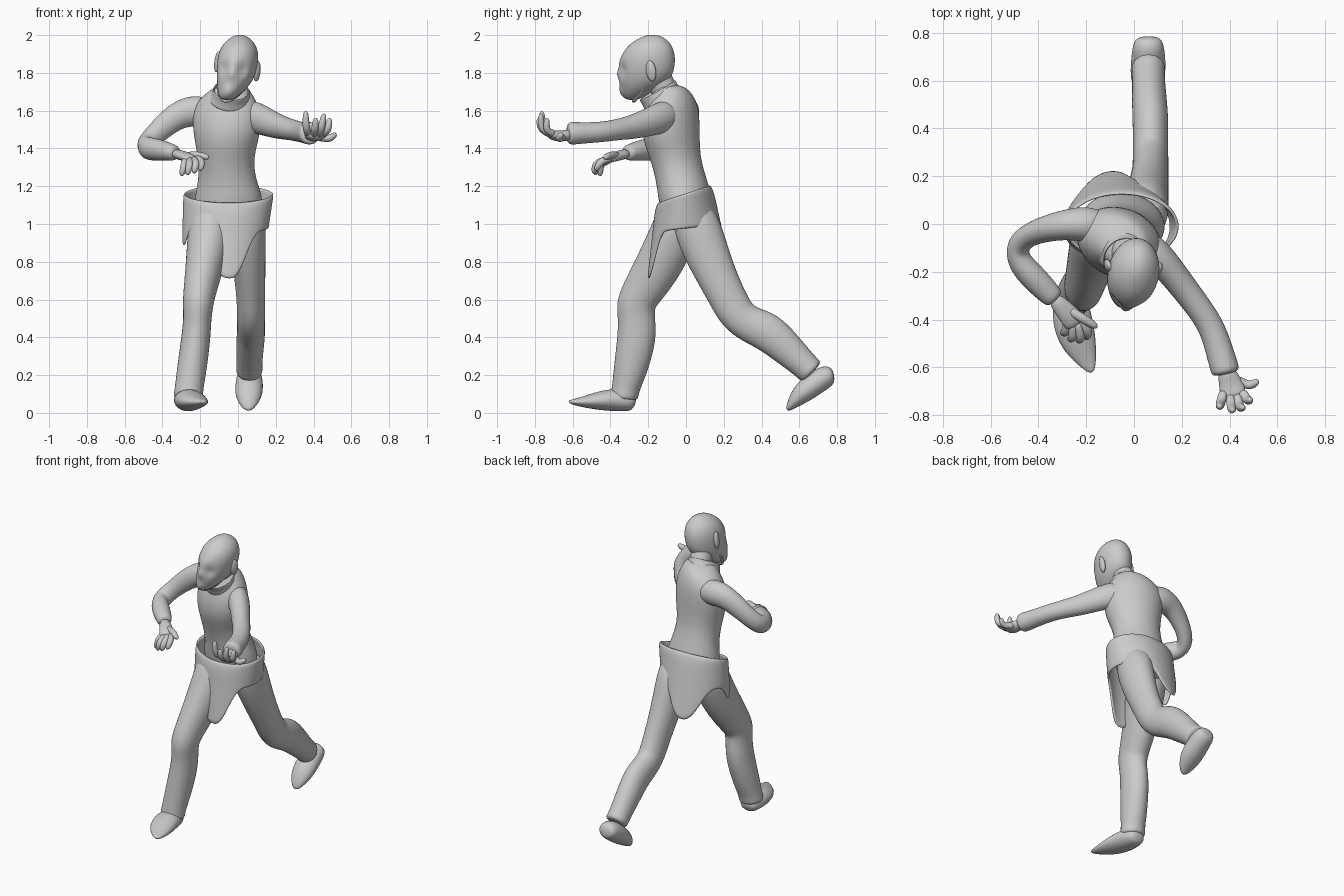
import bpy, bmesh, math
from mathutils import Vector

X, Z = Vector((1, 0, 0)), Vector((0, 0, 1))


def finish(name, bm, levels=2, thickness=0.0):
    bmesh.ops.recalc_face_normals(bm, faces=bm.faces)
    me = bpy.data.meshes.new(name)
    bm.to_mesh(me)
    bm.free()
    for p in me.polygons:
        p.use_smooth = True
    ob = bpy.data.objects.new(name, me)
    bpy.context.collection.objects.link(ob)
    if thickness:
        m = ob.modifiers.new("Thickness", 'SOLIDIFY')
        m.thickness, m.offset = thickness, 0
    if levels:
        m = ob.modifiers.new("Smooth", 'SUBSURF')
        m.levels = m.render_levels = levels
    return ob


def loft(name, rows, ref=X, flat=False, sides=12, cap=True, thickness=0.0):
    """Skin elliptical rings (x, y, z, half_a, half_b[, turn]); half_a lies along ref."""
    bm = bmesh.new()
    pts = [Vector(r[:3]) for r in rows]
    rings = []
    for i, r in enumerate(rows):
        if flat:
            ang = math.radians(r[5])
            a = Vector((math.cos(ang), math.sin(ang), 0))
            t = Z
        else:
            t = (pts[min(i + 1, len(pts) - 1)] - pts[max(i - 1, 0)]).normalized()
            a = (ref - t * ref.dot(t)).normalized()
        b = t.cross(a)
        rings.append([bm.verts.new(pts[i] + 1.03 * (
            a * r[3] * math.cos(k * math.tau / sides) + b * r[4] * math.sin(k * math.tau / sides)))
            for k in range(sides)])
    for lo, hi in zip(rings, rings[1:]):
        for k in range(sides):
            n = (k + 1) % sides
            bm.faces.new((lo[k], lo[n], hi[n], hi[k]))
    if cap:
        bm.faces.new(rings[0])
        bm.faces.new(rings[-1])
    return finish(name, bm, 2, thickness)


def ellipsoid(name, loc, scale, rot=(0, 0, 0)):
    bm = bmesh.new()
    bmesh.ops.create_uvsphere(bm, u_segments=16, v_segments=10, radius=1)
    ob = finish(name, bm, 0)
    ob.location, ob.scale, ob.rotation_euler = loc, scale, rot
    return ob


# Torso, twisted from hips to shoulders
loft("torso", [(-.05, .01, .95, .13, .11, 0), (-.05, 0, 1.06, .18, .13, -3),
               (-.05, -.008, 1.15, .178, .14, -6), (-.055, -.02, 1.22, .155, .135, -10),
               (-.065, -.055, 1.34, .143, .13, -18),
               (-.06, -.08, 1.45, .175, .147, -22), (-.06, -.078, 1.56, .188, .142, -22),
               (-.06, -.07, 1.64, .17, .122, -22), (-.048, -.075, 1.70, .115, .10, -20),
               (-.03, -.10, 1.74, .07, .075, -15)], flat=True, sides=16)
loft("neck", [(-.035, -.09, 1.66, .075, .075), (-.025, -.13, 1.74, .065, .07),
              (-.01, -.17, 1.82, .065, .07)])
loft("collar", [(-.04, -.118, 1.655, .112, .11), (-.037, -.138, 1.685, .092, .10),
                (-.035, -.152, 1.71, .092, .105)], sides=16, cap=False, thickness=.01)

# Head, turned and tipped slightly to one side
head = loft("head", [(-.06, -.285, 1.655, .028, .034, -12), (-.045, -.268, 1.69, .06, .07, -12),
                     (-.025, -.237, 1.73, .082, .11, -10), (-.012, -.215, 1.78, .099, .143, -10),
                     (-.004, -.207, 1.84, .106, .149, -10), (.002, -.198, 1.90, .106, .14, -8),
                     (.006, -.19, 1.95, .088, .113, -8), (.009, -.18, 1.985, .052, .068, -8),
                     (.01, -.178, 2.002, .018, .024, -8)], flat=True, sides=16)
# Press eye sockets and raise brow and chin on the smoothed head mesh
dg = bpy.context.evaluated_depsgraph_get()
head.data = bpy.data.meshes.new_from_object(head.evaluated_get(dg))
head.modifiers.clear()
forward = Vector((-.15, -1, 0)).normalized()
for p, rad, push in [((-.08, -.33, 1.825), .026, -.018), ((.022, -.345, 1.815), .026, -.018),
                     ((-.028, -.355, 1.855), .03, .006), ((-.035, -.355, 1.795), .02, .012),
                     ((-.05, -.33, 1.70), .025, .012)]:
    for v in head.data.vertices:
        v.co += forward * push * math.exp(-(v.co - Vector(p)).length_squared / (2 * rad * rad))
loft("nose", [(-.026, -.335, 1.85, .010, .012), (-.031, -.348, 1.815, .013, .014),
              (-.036, -.35, 1.785, .018, .016), (-.038, -.338, 1.765, .012, .012)])
ellipsoid("ear_right", (-.108, -.175, 1.86), (.016, .028, .056), (.1, .12, .3))
ellipsoid("ear_left", (.100, -.185, 1.81), (.018, .028, .056), (.1, .12, -.4))
# Strap below the jaw
loft("chin_strap", [(-.105, -.21, 1.75, .009, .012), (-.10, -.255, 1.68, .009, .012),
                    (-.072, -.285, 1.64, .012, .010), (-.02, -.265, 1.665, .010, .012),
                    (.05, -.215, 1.735, .009, .012)], ref=Vector((0, 1, .1)), sides=8)

# Open skirt: tight at front and back, standing off at the sides, with hem tongues
bm = bmesh.new()
cols, steps, grid = 64, 8, []
for k in range(cols):
    deg = k * 360 / cols
    c, s = math.cos(math.radians(deg)), math.sin(math.radians(deg))
    top = 1.16 + .045 * s
    hem = .975 + .02 * s
    for mid, width, amp, power in ((272, 31, .245, 3), (107, 28, .205, 2.5), (190, 14, .09, 2)):
        d = abs((deg - mid + 180) % 360 - 180)
        hem -= amp * math.exp(-(d / width) ** power)
    col = []
    for j in range(steps + 1):
        z = top + (hem - top) * j / steps
        drop = top - z
        rx = .232 - (.15 if c > 0 else -.03) * drop
        ry = .143 + (.22 if s > 0 else .11) * drop
        if j == 0:
            ry -= .008
        col.append(bm.verts.new((-.05 + rx * c, -.01 + ry * s, z)))
    grid.append(col)
for k in range(cols):
    a, b = grid[k], grid[(k + 1) % cols]
    for j in range(steps):
        bm.faces.new((a[j], b[j], b[j + 1], a[j + 1]))
finish("skirt", bm, 1, .014)

# Trouser legs: planted front leg, trailing back leg
loft("leg_right", [(-.13, -.01, 1.10, .12, .12), (-.15, -.07, .93, .12, .13),
                   (-.18, -.155, .76, .10, .125), (-.205, -.24, .63, .086, .108),
                   (-.212, -.268, .57, .082, .105), (-.215, -.262, .50, .074, .098),
                   (-.222, -.258, .40, .078, .106), (-.246, -.295, .22, .08, .09),
                   (-.262, -.325, .11, .074, .07), (-.264, -.326, .065, .086, .08)])
loft("leg_left", [(.03, .02, 1.10, .115, .12), (.048, .08, .92, .10, .128),
                  (.06, .145, .76, .086, .11), (.068, .215, .62, .077, .10),
                  (.07, .262, .53, .076, .10), (.068, .32, .475, .074, .096),
                  (.07, .43, .435, .076, .106), (.063, .53, .345, .074, .092),
                  (.06, .645, .235, .066, .07), (.06, .672, .21, .078, .08)])

# Pointed shoes
loft("shoe_right", [(-.265, -.268, .045, .045, .034), (-.265, -.305, .062, .068, .056),
                    (-.262, -.39, .07, .086, .062), (-.235, -.49, .062, .08, .044),
                    (-.195, -.575, .056, .042, .02), (-.175, -.622, .06, .012, .008)])
loft("shoe_left", [(.06, .785, .203, .045, .034), (.06, .75, .20, .067, .062),
                   (.06, .675, .152, .074, .064), (.057, .61, .10, .074, .056),
                   (.055, .565, .052, .052, .032), (.055, .535, .012, .018, .01)])

# Sleeved arms
loft("arm_right", [(-.09, -.03, 1.58, .05, .06), (-.19, .0, 1.595, .085, .078),
                   (-.26, .0, 1.598, .082, .068),
                   (-.34, -.012, 1.565, .072, .058), (-.435, -.04, 1.48, .058, .05),
                   (-.488, -.085, 1.42, .06, .053), (-.487, -.15, 1.40, .062, .053),
                   (-.425, -.22, 1.393, .06, .058), (-.355, -.29, 1.38, .046, .05),
                   (-.325, -.32, 1.375, .038, .044)], ref=Z)
loft("arm_left", [(-.02, -.06, 1.58, .05, .05), (.06, -.10, 1.575, .088, .075),
                  (.13, -.165, 1.55, .08, .064),
                  (.21, -.27, 1.515, .066, .058), (.28, -.36, 1.50, .056, .055),
                  (.33, -.44, 1.487, .054, .056), (.36, -.54, 1.482, .056, .058),
                  (.38, -.605, 1.48, .062, .062), (.385, -.63, 1.48, .055, .055)], ref=Z)

# Hands: palm plus four fingers and a thumb
loft("palm_right", [(-.34, -.305, 1.375, .027, .03), (-.295, -.355, 1.362, .026, .04),
                    (-.255, -.40, 1.35, .024, .048), (-.24, -.425, 1.338, .018, .042)], ref=Z)
loft("palm_left", [(.38, -.60, 1.475, .03, .034), (.40, -.655, 1.465, .03, .047),
                   (.413, -.70, 1.467, .028, .056), (.418, -.73, 1.48, .02, .052)], ref=Z)
digits = {
    "right": [((-.275, -.405, 1.34), (-.285, -.455, 1.315), (-.30, -.455, 1.25)),
              ((-.255, -.415, 1.34), (-.255, -.48, 1.315), (-.27, -.48, 1.255)),
              ((-.235, -.41, 1.345), (-.22, -.48, 1.32), (-.235, -.49, 1.265)),
              ((-.22, -.395, 1.35), (-.19, -.455, 1.33), (-.20, -.48, 1.28)),
              ((-.275, -.36, 1.362), (-.205, -.40, 1.365), (-.15, -.435, 1.35))],
    "left": [((.375, -.70, 1.472), (.36, -.758, 1.51), (.358, -.765, 1.605)),
             ((.402, -.71, 1.47), (.408, -.77, 1.505), (.412, -.782, 1.565)),
             ((.43, -.71, 1.47), (.442, -.77, 1.51), (.458, -.768, 1.59)),
             ((.45, -.70, 1.475), (.478, -.742, 1.50), (.487, -.735, 1.565)),
             ((.42, -.65, 1.46), (.488, -.678, 1.45), (.522, -.655, 1.48))]}
for side, chains in digits.items():
    for n, (p, q, r) in enumerate(chains):
        mid = [(u + v) / 2 for u, v in zip(p, q)]
        loft(f"finger_{side}_{n + 1}", [(*p, .022, .022), (*mid, .021, .021), (*q, .021, .021),
                                        (*r, .016, .016)], ref=Z if n == 4 else X, sides=8)
